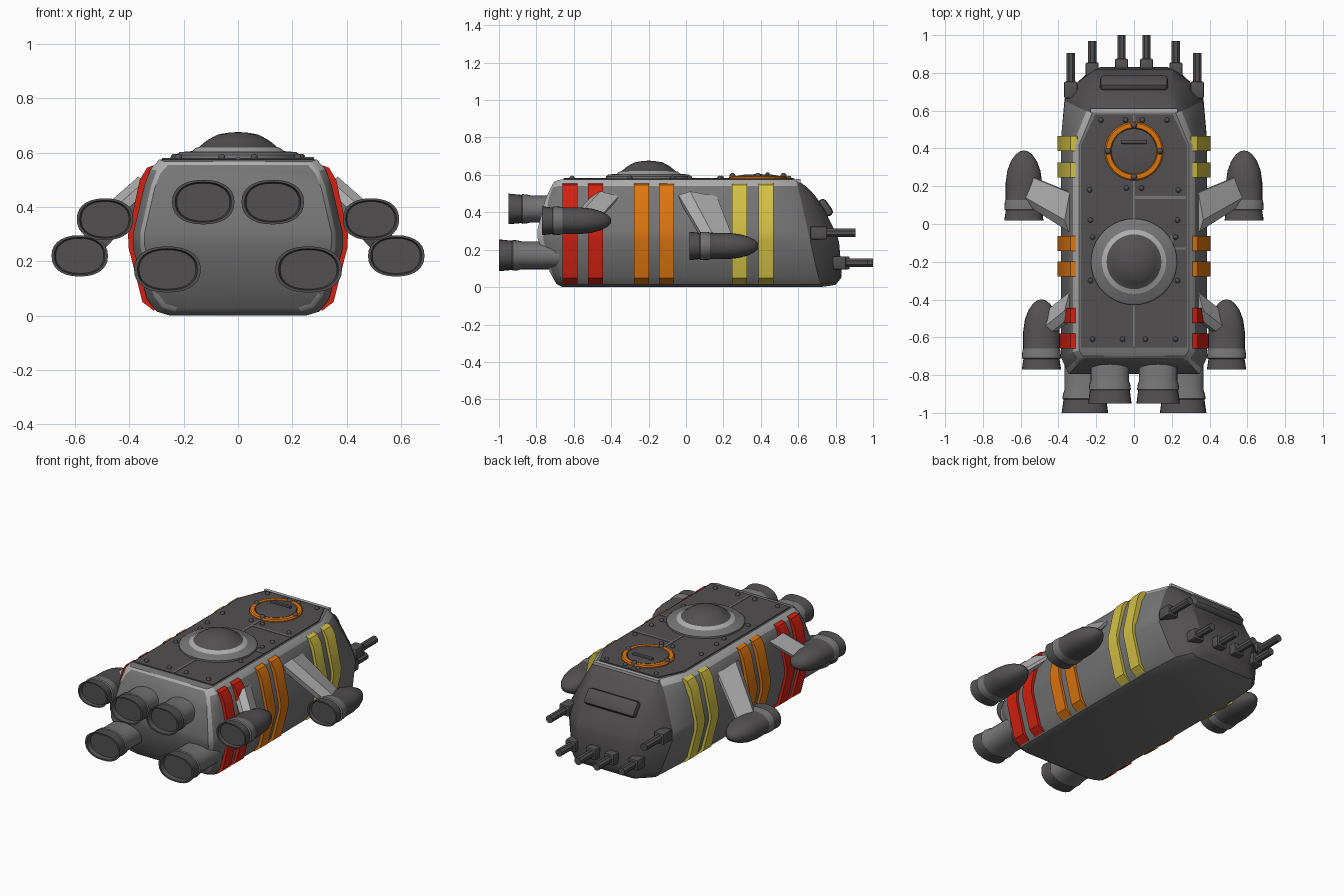
import bpy, bmesh, math
from mathutils import Vector, Matrix

if "Cube" in bpy.data.objects:
    bpy.data.objects.remove(bpy.data.objects["Cube"])

def mat(name, c):
    m = bpy.data.materials.new(name)
    m.diffuse_color = (*c, 1)
    m.use_nodes = True
    m.node_tree.nodes["Principled BSDF"].inputs["Base Color"].default_value = m.diffuse_color
    return m

HULL = mat("hull_grey", (0.18, 0.18, 0.18))
DARK = mat("dark_grey", (0.085, 0.08, 0.08))
LIGHT = mat("light_grey", (0.42, 0.42, 0.42))
RED = mat("red", (0.65, 0.015, 0.006))
ORANGE = mat("orange", (0.72, 0.18, 0.005))
YELLOW = mat("yellow", (0.65, 0.53, 0.06))

def finish(name, bm, mats, angle=35):
    bmesh.ops.recalc_face_normals(bm, faces=bm.faces)
    me = bpy.data.meshes.new(name)
    bm.to_mesh(me)
    bm.free()
    ob = bpy.data.objects.new(name, me)
    bpy.context.collection.objects.link(ob)
    for m in mats:
        me.materials.append(m)
    bpy.ops.object.select_all(action='DESELECT')
    ob.select_set(True)
    bpy.context.view_layer.objects.active = ob
    bpy.ops.object.shade_smooth_by_angle(angle=math.radians(angle))
    return ob

def loft(name, rings, mats, seg_mats, angle=35):
    """Skin closed rings of points, one material index per segment."""
    bm = bmesh.new()
    vs = [[bm.verts.new(p) for p in r] for r in rings]
    n = len(vs[0])
    for k in range(len(vs) - 1):
        for i in range(n):
            j = (i + 1) % n
            f = bm.faces.new((vs[k][i], vs[k][j], vs[k+1][j], vs[k+1][i]))
            f.material_index = seg_mats[k]
    bm.faces.new(vs[0]).material_index = seg_mats[0]
    bm.faces.new(vs[-1]).material_index = seg_mats[-1]
    return finish(name, bm, mats, angle)

def lathe(name, x, y, prof, mats, seg_mats, n=40):
    rings = [[(x + r * math.cos(2*math.pi*i/n), y + r * math.sin(2*math.pi*i/n), z)
              for i in range(n)] for r, z in prof]
    return loft(name, rings, mats, seg_mats)

def pod(name, c, r, prof, seg_mats, n=28):
    """Oval body along y; prof holds (distance from the tail, scale)."""
    def e(t):
        return math.copysign(abs(t) ** 0.88, t)
    rings = []
    for d, s in prof:
        rings.append([(c[0] + r[0]*s*e(math.cos(2*math.pi*i/n)), c[1] + d,
                       c[2] + r[1]*s*e(math.sin(2*math.pi*i/n))) for i in range(n)])
    return loft(name, rings, [HULL, DARK], seg_mats)

def box(name, c, size, m, bevel=0.0, rot_x=0.0):
    bm = bmesh.new()
    bmesh.ops.create_cube(bm, size=1, matrix=Matrix.Diagonal((*size, 1)))
    if bevel:
        bmesh.ops.bevel(bm, geom=bm.edges[:], offset=bevel, segments=2, affect='EDGES', profile=0.5)
    bmesh.ops.transform(bm, verts=bm.verts, matrix=Matrix.Translation(c) @ Matrix.Rotation(rot_x, 4, 'X'))
    return finish(name, bm, [m])

# Hull: half profile (x, z) skinned through stations along y
prof = [(0.25, 0), (0.30, 0.015), (0.335, 0.06), (0.387, 0.25),
        (0.387, 0.30), (0.345, 0.48), (0.322, 0.54), (0.29, 0.575)]
# y at bottom, y at top, bulge, mid width, top width, z bottom, z top
stations = [(-0.70, -0.71, -0.09, 0.89, 0.89, 0.03, 0.555),
            (-0.69, -0.70, -0.07, 0.93, 0.93, 0.015, 0.567),
            (-0.66, -0.67, -0.04, 1, 1, 0, 0.575),
            (0.46, 0.42, 0, 1, 1, 0, 0.575),
            (0.72, 0.59, 0, 0.95, 0.76, 0, 0.575),
            (0.80, 0.64, 0.025, 0.76, 0.70, 0.012, 0.54),
            (0.83, 0.69, 0.05, 0.53, 0.60, 0.05, 0.49)]
bm = bmesh.new()
rings = []
for yb, yt, b, sm, st, zb, zt in stations:
    half = []
    for x, z in prof:
        v = z / 0.575
        s = sm + (st - sm) * max(0, 2*v - 1)
        half.append((x*s, yb + (yt - yb)*v + b*math.sin(math.pi*v), zb + (zt - zb)*v))
    pts = half + [(-x, y, z) for x, y, z in reversed(half)]
    rings.append([bm.verts.new(p) for p in pts])
for k in range(len(rings) - 1):
    for i in range(16):
        j = (i + 1) % 16
        f = bm.faces.new((rings[k][i], rings[k][j], rings[k+1][j], rings[k+1][i]))
        if (i in (6, 8) and k < 4) or (k == 0 and i != 15):
            f.material_index = 2
for r in (rings[0], rings[-1]):
    for i in range(7):
        bm.faces.new((r[i], r[i+1], r[14-i], r[15-i]))
bmesh.ops.recalc_face_normals(bm, faces=bm.faces)
for f in bm.faces:
    if f.normal.y > 0.5:
        f.material_index = 1
finish("hull", bm, [HULL, DARK, LIGHT], 28)

# Roof plate, seams and rivets
plan = [(-0.28, -0.655), (0.28, -0.655), (0.28, 0.42), (0.205, 0.58), (-0.205, 0.58), (-0.28, 0.42)]
loft("roof_plate", [[(x, y, z) for x, y in plan] for z in (0.565, 0.581)], [DARK], [0])
box("roof_front_trim", (0, 0.60, 0.567), (0.46, 0.022, 0.02), LIGHT)
for c, s in [((0, -0.04), (0.012, 1.23)), ((0.14, 0.14), (0.27, 0.014)),
             ((0.2, -0.13), (0.012, 0.14)), ((0.24, -0.13), (0.08, 0.012))]:
    box("roof_seam", (*c, 0.58), (*s, 0.008), HULL)
rivets = [(0.175, 0.55), (0.045, 0.55), (0.235, 0.18), (0.04, 0.19), (0.23, 0.02), (0.04, 0.01),
          (0.22, -0.07), (0.23, -0.30), (0.22, -0.61), (0.06, -0.61)]
bm = bmesh.new()
for x, y in rivets:
    for sx in (1, -1):
        bmesh.ops.create_uvsphere(bm, u_segments=10, v_segments=6, radius=0.014,
                                  matrix=Matrix.Translation((sx*x, y, 0.582)))
finish("roof_rivets", bm, [DARK])

# Turret dome
lathe("turret", 0, -0.2, [(0.228, 0.57), (0.228, 0.592), (0.215, 0.602), (0.17, 0.606), (0.155, 0.618),
      (0.145, 0.62), (0.115, 0.645), (0.075, 0.667), (0.035, 0.674), (0.005, 0.676)],
      [HULL, LIGHT, DARK], [0, 0, 0, 1, 1, 2, 2, 2, 2])

# Roof hatch
lathe("hatch_ring", 0, 0.385, [(0.155, 0.57), (0.155, 0.588), (0.148, 0.595), (0.125, 0.595), (0.118, 0.58)],
      [ORANGE], [0]*4)
lathe("hatch_lid", 0, 0.385, [(0.12, 0.575), (0.12, 0.594), (0.07, 0.602), (0.004, 0.604)], [DARK], [0]*3)
box("hatch_handle", (0, 0.435, 0.604), (0.14, 0.022, 0.018), DARK, 0.006)
bm = bmesh.new()
for k in range(4):
    a = k * math.pi / 2
    bmesh.ops.create_uvsphere(bm, u_segments=10, v_segments=6, radius=0.017, matrix=Matrix.Translation(
        (0.137*math.cos(a), 0.385 + 0.137*math.sin(a), 0.594)))
finish("hatch_bolts", bm, [DARK])

# Nose visor
box("nose_visor", (0, 0.745, 0.425), (0.36, 0.10, 0.05), DARK, 0.02, math.radians(-55))

# Coloured ribs wrapping the flanks
outer = [(0.303, 0.556), (0.335, 0.545), (0.362, 0.5), (0.405, 0.30), (0.403, 0.25), (0.352, 0.05), (0.31, 0.018)]
inner = [(0.29, 0.53), (0.31, 0.52), (0.33, 0.49), (0.37, 0.295), (0.365, 0.25), (0.32, 0.07), (0.29, 0.04)]
for sx in (1, -1):
    for m, ys in ((RED, (-0.62, -0.484)), (ORANGE, (-0.238, -0.104)), (YELLOW, (0.286, 0.427))):
        for y in ys:
            ring = outer + inner[::-1]
            loft("side_rib", [[(sx*x, y + d, z) for x, z in ring] for d in (-0.04, 0.04)], [m], [0])

# Tail engines, side pods and struts
engine = [(0.03, 0.85), (0, 0.9), (0, 1), (0.07, 0.92), (0.075, 0.97), (0.10, 0.94), (0.12, 0.88), (0.32, 0.88)]
side = [(0.02, 0.85), (0, 0.9), (0, 1), (0.055, 0.92), (0.06, 1.0), (0.10, 0.97), (0.11, 0.93), (0.2, 0.93),
        (0.265, 0.84), (0.315, 0.66), (0.35, 0.42), (0.367, 0.2), (0.37, 0.05)]
for sx in (1, -1):
    pod("upper_engine", (sx*0.128, -0.95, 0.418), (0.115, 0.082), engine, [1, 1, 1, 0, 0, 0, 0])
    pod("lower_engine", (sx*0.26, -1.0, 0.17), (0.123, 0.085), engine, [1, 1, 1, 0, 0, 0, 0])
    pod("rear_side_pod", (sx*0.49, -0.77, 0.355), (0.104, 0.077), side, [1, 1, 1, 0, 0, 0] + [1]*6)
    pod("front_side_pod", (sx*0.583, 0.018, 0.22), (0.104, 0.076), side, [1, 1, 1, 0, 0, 0] + [1]*6)
    for name, a, b in (("front_strut", (0.335, -0.04, 0.165, 0.48), (0.54, 0.09, 0.25, 0.26)),
                       ("rear_strut", (0.335, -0.50, -0.36, 0.48), (0.46, -0.60, -0.46, 0.37))):
        bm = bmesh.new()
        for x, y0, y1, z in (a, b):
            for y, t in ((y0, 0.012), (0.7*y0 + 0.3*y1, 0.032), (y1, 0.006)):
                for q in (-1, 1):
                    bm.verts.new((sx*(x + q*t), y, z + q*t))
        bmesh.ops.convex_hull(bm, input=bm.verts)
        finish(name, bm, [LIGHT])

# Nose guns: block and eight-sided barrel
for sx in (1, -1):
    for x, z, yb, yt, s in ((0.335, 0.29, 0.67, 0.905, 0.085), (0.222, 0.13, 0.77, 0.97, 0.05),
                            (0.066, 0.13, 0.79, 1.0, 0.05)):
        box("gun_block", (sx*x, yb + 0.04, z), (0.07, 0.09, 0.07), DARK, 0.008)
        rings = [[(sx*x + 0.024*math.cos(math.pi*(i + 0.5)/4), y, z + 0.024*math.sin(math.pi*(i + 0.5)/4))
                  for i in range(8)] for y in (yb, yt)]
        loft("gun_barrel", rings, [DARK], [0])
